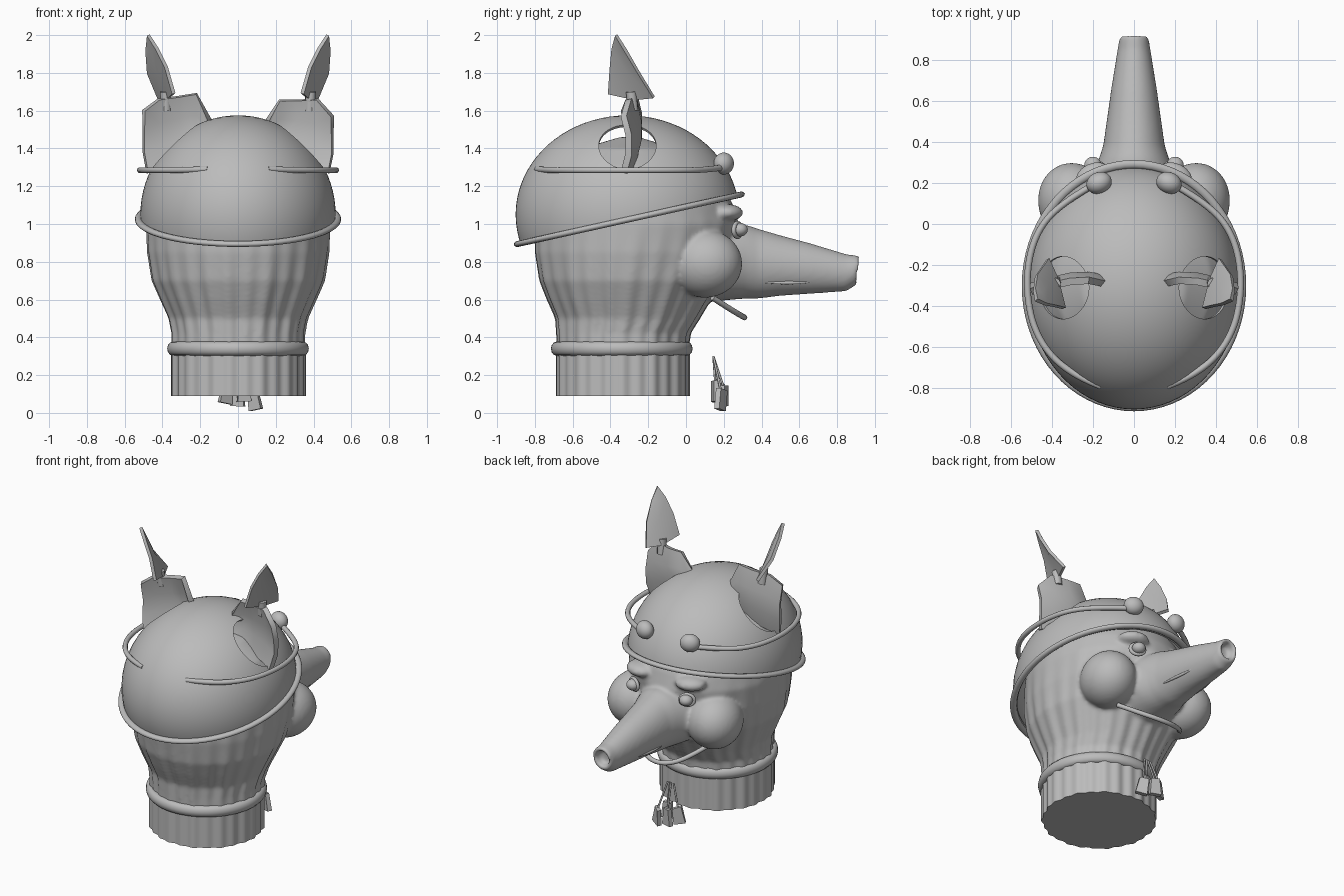
import bpy, bmesh, math
from mathutils import Vector, Matrix

cube = bpy.data.objects.get("Cube")
if cube:
    bpy.data.objects.remove(cube)

grey = bpy.data.materials.new("plain grey")
grey.use_nodes = True
grey.diffuse_color = (0.5, 0.5, 0.5, 1)
grey.node_tree.nodes["Principled BSDF"].inputs["Base Color"].default_value = (0.5, 0.5, 0.5, 1)


def add(name, bm, angle=40):
    bmesh.ops.recalc_face_normals(bm, faces=bm.faces)
    mesh = bpy.data.meshes.new(name)
    bm.to_mesh(mesh)
    bm.free()
    mesh.materials.append(grey)
    obj = bpy.data.objects.new(name, mesh)
    bpy.context.collection.objects.link(obj)
    shade(obj, angle)
    return obj


def shade(obj, angle):
    bpy.ops.object.select_all(action="DESELECT")
    obj.select_set(True)
    bpy.context.view_layer.objects.active = obj
    bpy.ops.object.shade_smooth_by_angle(angle=math.radians(angle))


def bake(obj, angle=40):
    """Apply every modifier on the object."""
    graph = bpy.context.evaluated_depsgraph_get()
    mesh = bpy.data.meshes.new_from_object(obj.evaluated_get(graph))
    obj.modifiers.clear()
    obj.data = mesh
    if not mesh.materials:
        mesh.materials.append(grey)
    shade(obj, angle)


def loft(bm, rings):
    """Skin a list of point loops and cap both ends."""
    loops = [[bm.verts.new(p) for p in ring] for ring in rings]
    n = len(loops[0])
    for a, b in zip(loops, loops[1:]):
        for i in range(n):
            j = (i + 1) % n
            bm.faces.new((a[i], a[j], b[j], b[i]))
    bm.faces.new(loops[0][::-1])
    bm.faces.new(loops[-1])


def ball(bm, centre, radii, turn=0):
    m = Matrix.Translation(centre) @ Matrix.Rotation(turn, 4, "Z") @ Matrix.Diagonal((*radii, 1))
    bmesh.ops.create_uvsphere(bm, u_segments=32, v_segments=20, radius=1, matrix=m)


def tube(name, points, radius, smooth=True, ends=1):
    curve = bpy.data.curves.new(name, "CURVE")
    curve.dimensions = "3D"
    curve.bevel_depth = radius
    curve.bevel_resolution = 3
    curve.use_fill_caps = True
    spline = curve.splines.new("NURBS" if smooth else "POLY")
    spline.points.add(len(points) - 1)
    for sp, p in zip(spline.points, points):
        sp.co = (*p, 1)
    spline.points[0].radius = spline.points[-1].radius = ends
    if smooth:
        spline.use_endpoint_u = True
        spline.order_u = 3
    curve.materials.append(grey)
    obj = bpy.data.objects.new(name, curve)
    bpy.context.collection.objects.link(obj)
    return obj


def hoop(name, centre, rx, ry, minor, tilt=0, flat=1.0):
    """Elliptical ring with a rounded section."""
    bm = bmesh.new()
    turn = Matrix.Translation(centre) @ Matrix.Rotation(tilt, 4, "X")
    rows = []
    for i in range(72):
        t = math.tau * i / 72
        rows.append([bm.verts.new(turn @ Vector((
            (rx + minor * math.cos(s)) * math.cos(t),
            (ry + minor * math.cos(s)) * math.sin(t),
            minor * flat * math.sin(s)))) for s in [math.tau * k / 12 for k in range(12)]])
    for i in range(72):
        a, b = rows[i], rows[(i + 1) % 72]
        for k in range(12):
            m = (k + 1) % 12
            bm.faces.new((a[k], b[k], b[m], a[m]))
    return add(name, bm, 60)


def flute(t):
    return 0.6 * math.cos(26 * t) + 0.4 * math.cos(11 * t + 1)


def head_ring(z, half, back, front, depth):
    ring = []
    for i in range(180):
        t = math.tau * i / 180
        k = 1 + depth * flute(t)
        ring.append((half * k * math.cos(t),
                     (back + front) / 2 + (front - back) / 2 * k * math.sin(t), z))
    return ring


# Fluted neck
bm = bmesh.new()
loft(bm, [head_ring(z, 0.352, -0.685, 0.015, 0.024) for z in (0.09, 0.2, 0.36)])
add("neck", bm, 50)
hoop("neck_ring", (0, -0.34, 0.34), 0.345, 0.345, 0.03, 0, 1.25)

# Head, cheeks, brows and snout fused into one skin
bm = bmesh.new()
loft(bm, [head_ring(*row) for row in (
    (0.32, .35, -.68, .01, .024), (0.42, .35, -.685, .02, .03), (0.5, .365, -.69, .07, .03),
    (0.6, .41, -.735, .13, .026), (0.7, .455, -.775, .19, .02), (0.85, .48, -.8, .25, .012),
    (1.0, .487, -.8, .28, .004), (1.1, .475, -.79, .25, 0), (1.2, .44, -.74, .2, 0),
    (1.3, .38, -.68, .08, 0), (1.4, .25, -.55, -.05, 0), (1.46, .05, -.35, -.25, 0))])
snout = [(.05, .8, .25, .22), (.25, .8, .2, .2), (.32, .8, .17, .195), (.38, .79, .15, .185),
         (.5, .78, .133, .16), (.65, .765, .112, .135), (.85, .742, .08, .098),
         (.92, .755, .07, .076), (.92, .755, .052, .056), (.86, .755, .04, .045)]
loft(bm, [[(rx * math.cos(t), y - 0.1 * max(0, y - .84) * (1 - math.sin(t)), cz + rz * math.sin(t))
           for t in [math.tau * i / 40 for i in range(40)]] for y, cz, rx, rz in snout])
for side in (-1, 1):
    ball(bm, (side * .29, .1, .79), (.175, .2, .18), side * -.3)
    ball(bm, (side * .19, .22, 1.06), (.1, .08, .045), side * -.35)
head = add("head", bm)
mod = head.modifiers.new("fuse", "REMESH")
mod.mode = "VOXEL"
mod.voxel_size = 0.012
mod = head.modifiers.new("soften", "SMOOTH")
mod.factor = 0.5
mod.iterations = 7
bake(head, 50)

# Domed cap, cut along a tilted plane, with a round opening for each ear
slope = math.atan2(0.27, 1.22)
bm = bmesh.new()
bmesh.ops.create_uvsphere(bm, u_segments=72, v_segments=40, radius=1, matrix=Matrix.Translation(
    (0, -.31, 1.05)) @ Matrix.Diagonal((.517, .592, .525, 1)))
bmesh.ops.bisect_plane(bm, geom=bm.verts[:] + bm.edges[:] + bm.faces[:], clear_inner=True,
                       plane_co=(0, -.3, 1.025), plane_no=(0, -math.sin(slope), math.cos(slope)))
cap = add("cap", bm)
mod = cap.modifiers.new("thickness", "SOLIDIFY")
mod.thickness = 0.015
cutters = []
for side in (-1, 1):
    bm = bmesh.new()
    m = (Matrix.Translation((side * .36, -.31, 1.43)) @ Matrix.Rotation(side * .76, 4, "Y")
         @ Matrix.Diagonal((1.1, 1, 1, 1)))
    bmesh.ops.create_cone(bm, cap_ends=True, segments=48, radius1=.152, radius2=.152, depth=.3, matrix=m)
    cutter = add("ear_opening_cutter", bm)
    cutter.hide_render = True
    mod = cap.modifiers.new("opening", "BOOLEAN")
    mod.operation = "DIFFERENCE"
    mod.solver = "EXACT"
    mod.object = cutter
    cutters.append(cutter)
bake(cap, 40)
for cutter in cutters:
    bpy.data.objects.remove(cutter)
hoop("cap_rim", (0, -.3, 1.025), .525, .605, .021, slope, .75)


def sheet(name, columns, thickness, angle):
    """Thin bent plate from columns of points."""
    bm = bmesh.new()
    rows = [[bm.verts.new(p) for p in col] for col in columns]
    for a, b in zip(rows, rows[1:]):
        for i in range(len(a) - 1):
            bm.faces.new((a[i], b[i], b[i + 1], a[i + 1]))
    bmesh.ops.remove_doubles(bm, verts=bm.verts[:], dist=0.0005)
    obj = add(name, bm, angle)
    mod = obj.modifiers.new("thickness", "SOLIDIFY")
    mod.thickness = thickness
    mod.offset = 0
    bake(obj, angle)


for side, label, tops in ((-1, "left", (1.55, 1.69, 1.675, 1.66, 1.6)),
                          (1, "right", (1.54, 1.655, 1.655, 1.66, 1.57))):
    # Ear base plate
    cols = []
    for x, y, low, high in zip((.15, .22, .31, .42, .5), (-.27, -.255, -.26, -.285, -.31),
                               (1.4, 1.36, 1.33, 1.29, 1.27), tops):
        cols.append([(side * (x - .02 * (k == 0 and x > .45)), y + .03 * math.sin(k * math.pi / 3) - .02,
                      low + (high - low) * k / 3) for k in range(4)])
    sheet(label + "_ear_base", cols, .035, 60)
    # Folded ear tip on a short stem
    tip = (.475, -.37, 2.0)
    leaf = [[(.42, -.17, 1.67), (.475, -.25, 1.8), (.485, -.32, 1.92), tip],
            [(.375, -.27, 1.66), (.425, -.3, 1.8), (.455, -.34, 1.92), tip],
            [(.34, -.41, 1.69), (.38, -.4, 1.83), (.43, -.39, 1.93), tip]]
    sheet(label + "_ear_tip", [[(side * x, y, z) for x, y, z in col] for col in leaf], .02, 25)
    tube(label + "_ear_stem", [(side * .38, -.28, 1.6), (side * .385, -.29, 1.7)], .028, False)

    # Side wire of the headband and its knob
    tube(label + "_headband", [(side * x, y, z) for x, y, z in (
        (.16, -.79, 1.29), (.32, -.73, 1.285), (.48, -.55, 1.285), (.53, -.3, 1.285),
        (.49, -.06, 1.285), (.36, .1, 1.285), (.18, .2, 1.3))], .016)
    bm = bmesh.new()
    ball(bm, (side * .17, .2, 1.32), (.063, .052, .058), side * -.4)
    add(label + "_headband_knob", bm, 60)

    # Eye, eyelid and mouth crease
    bm = bmesh.new()
    ball(bm, (side * .2, .285, .97), (.042, .042, .036))
    add(label + "_eye", bm, 60)
    lid = hoop(label + "_eyelid", (0, 0, 0), .044, .036, .012)
    lid.matrix_world = (Matrix.Translation((side * .2, .272, .968)) @ Matrix.Rotation(side * -.45, 4, "Z")
                        @ Matrix.Rotation(math.pi / 2, 4, "X"))
    tube(label + "_lip", [(side * x, y, z) for x, y, z in (
        (.118, .38, .69), (.112, .5, .688), (.096, .6, .69), (.082, .7, .695))], .009, True, .2)

# Chin strap
tube("chin_strap", [(-.25, .14, .61), (-.17, .24, .545), (-.06, .31, .505), (.06, .31, .505),
                    (.17, .24, .545), (.25, .14, .61)], .015)

# Hanging tags, each on its own string
for i, (x, y, low, turn) in enumerate(((-.06, .17, .05, .5), (.0, .2, .035, -.3),
                                       (.03, .155, .06, .2), (.085, .185, .015, -.5))):
    bm = bmesh.new()
    m = (Matrix.Translation((x, y, low + .055)) @ Matrix.Rotation(turn, 4, "Z")
         @ Matrix.Rotation((x - .01) * -2.5, 4, "Y") @ Matrix.Diagonal((.075, .03, .11, 1)))
    bmesh.ops.create_cube(bm, size=1, matrix=m)
    for v in bm.verts:
        if v.co.z > low + .055:
            v.co.x += (x - v.co.x) * .35
    add(f"tag_{i + 1}", bm, 20)
    tube(f"tag_string_{i + 1}", [(x, y, low + .1), (.01 + x * .3, .145, .3)], .006, False)
